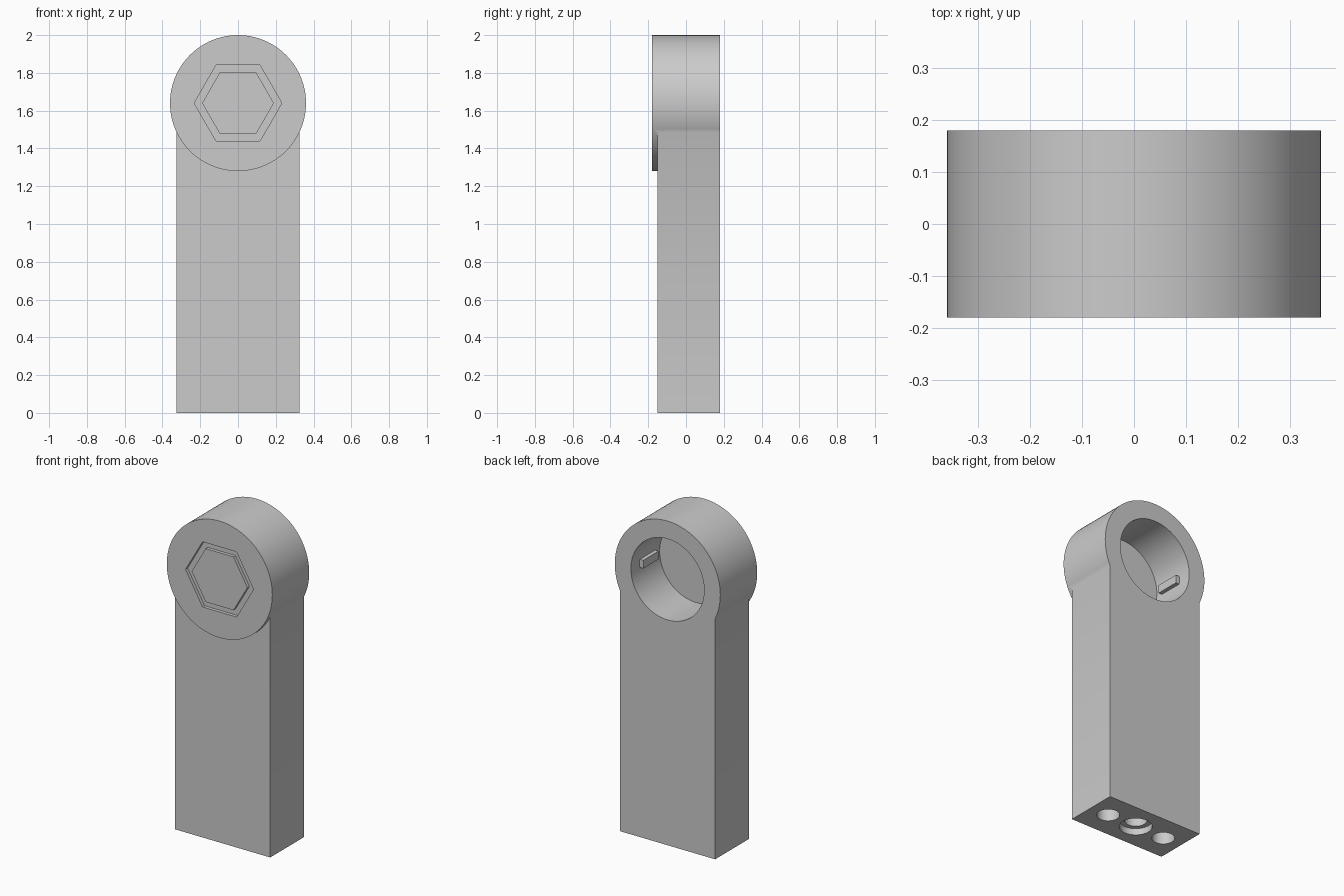
import bpy
import bmesh
from math import cos, sin, tau, radians
from mathutils import Vector

old = bpy.data.objects.get("Cube")
if old:
    bpy.data.objects.remove(old, do_unlink=True)

# Single grey material
grey = bpy.data.materials.new("light grey")
grey.use_nodes = True
COLOUR = (0.6, 0.6, 0.6, 1)
grey.diffuse_color = COLOUR
grey.node_tree.nodes["Principled BSDF"].inputs["Base Color"].default_value = COLOUR

HEAD_Z = 1.64
BACK, FRONT = 0.18, -0.18


def prism(name, ring, sweep):
    """Closed solid made by sweeping a ring of points along a vector."""
    bm = bmesh.new()
    base = bm.faces.new([bm.verts.new(p) for p in ring])
    out = bmesh.ops.extrude_face_region(bm, geom=[base], use_keep_orig=True)
    moved = [v for v in out["geom"] if isinstance(v, bmesh.types.BMVert)]
    bmesh.ops.translate(bm, verts=moved, vec=Vector(sweep))
    bmesh.ops.recalc_face_normals(bm, faces=bm.faces)
    mesh = bpy.data.meshes.new(name)
    bm.to_mesh(mesh)
    bm.free()
    mesh.materials.append(grey)
    ob = bpy.data.objects.new(name, mesh)
    bpy.context.collection.objects.link(ob)
    return ob


def head_disc(name, radius, y0, y1, sides=96):
    """Prism lying along y, centred on the head axis."""
    ring = [(radius * cos(tau * i / sides), y0, HEAD_Z + radius * sin(tau * i / sides))
            for i in range(sides)]
    return prism(name, ring, (0, y1 - y0, 0))


def upright_rod(name, x, y, radius, z0, z1, sides=48):
    ring = [(x + radius * cos(tau * i / sides), y + radius * sin(tau * i / sides), z0)
            for i in range(sides)]
    return prism(name, ring, (0, 0, z1 - z0))


def box(name, x0, x1, y0, y1, z0, z1):
    ring = [(x0, y0, z0), (x1, y0, z0), (x1, y1, z0), (x0, y1, z0)]
    return prism(name, ring, (0, 0, z1 - z0))


def combine(target, other, operation):
    """Apply a boolean and discard the second solid."""
    mod = target.modifiers.new("combine", "BOOLEAN")
    mod.operation = operation
    mod.solver = "EXACT"
    mod.object = other
    bpy.context.view_layer.update()
    bpy.context.view_layer.objects.active = target
    bpy.ops.object.modifier_apply(modifier=mod.name)
    bpy.data.objects.remove(other, do_unlink=True)
    bpy.context.view_layer.update()


# Flat shank joined to the round head
handle = box("handle_body", -0.325, 0.325, -0.15, BACK, 0, 1.6)
combine(handle, head_disc("head", 0.36, FRONT, BACK), "UNION")

# Blind round socket in the back of the head
FLOOR = -0.1
combine(handle, head_disc("socket_cutter", 0.25, FLOOR, BACK + 0.1), "DIFFERENCE")

# Hexagonal groove in the front of the head
groove = head_disc("groove_cutter", 0.232, FRONT - 0.05, FRONT + 0.02, 6)
combine(groove, head_disc("groove_core", 0.19, FRONT - 0.1, FRONT + 0.1, 6), "DIFFERENCE")
combine(handle, groove, "DIFFERENCE")

# Three holes in the foot, the middle one counterbored
MID_Y = 0.015
for x in (-0.2, 0, 0.2):
    combine(handle, upright_rod("hole_cutter", x, MID_Y, 0.064, -0.1, 0.3), "DIFFERENCE")
combine(handle, upright_rod("counterbore_cutter", 0, MID_Y, 0.092, -0.1, 0.04), "DIFFERENCE")

# Small locking keys on both side walls of the socket
for name, x0, x1 in (("left_key", 0.225, 0.255), ("right_key", -0.255, -0.225)):
    box(name, x0, x1, -0.055, 0.095, HEAD_Z - 0.025, HEAD_Z + 0.025)

# Smooth the round walls, keep edges crisp
bpy.ops.object.select_all(action="DESELECT")
handle.select_set(True)
bpy.context.view_layer.objects.active = handle
bpy.ops.object.shade_smooth_by_angle(angle=radians(30))
